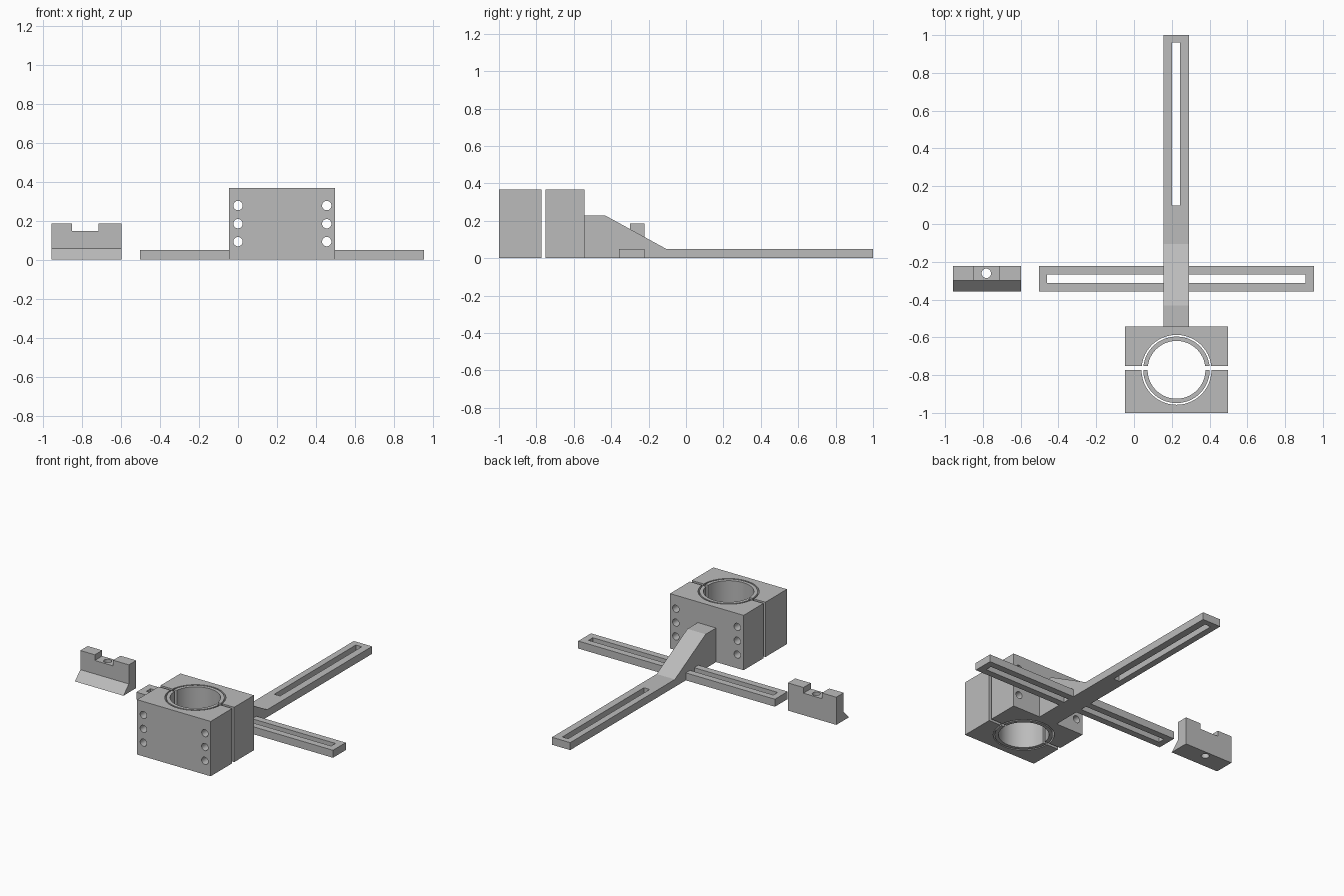
import bpy, bmesh, math
from mathutils import Vector

if "Cube" in bpy.data.objects:
    bpy.data.objects.remove(bpy.data.objects["Cube"])

grey = bpy.data.materials.new("plain grey")
grey.diffuse_color = (0.5, 0.5, 0.5, 1)
grey.use_nodes = True
grey.node_tree.nodes["Principled BSDF"].inputs["Base Color"].default_value = grey.diffuse_color

CX, CY = 0.225, -0.772      # bore centre
TOP = 0.367                 # clamp height
BAR = 0.05                  # bar thickness


def extrude(name, points, vec):
    """Closed 3D outline pushed along vec into a solid."""
    bm = bmesh.new()
    face = bm.faces.new([bm.verts.new(p) for p in points])
    out = bmesh.ops.extrude_face_region(bm, geom=[face])
    moved = [g for g in out["geom"] if isinstance(g, bmesh.types.BMVert)]
    bmesh.ops.translate(bm, verts=moved, vec=Vector(vec))
    bmesh.ops.recalc_face_normals(bm, faces=bm.faces)
    mesh = bpy.data.meshes.new(name)
    bm.to_mesh(mesh)
    bm.free()
    mesh.materials.append(grey)
    ob = bpy.data.objects.new(name, mesh)
    bpy.context.collection.objects.link(ob)
    return ob


def box(name, x0, x1, y0, y1, z0, z1):
    return extrude(name, [(x0, y0, z0), (x1, y0, z0), (x1, y1, z0), (x0, y1, z0)],
                   (0, 0, z1 - z0))


def rod(r, centre, depth, axis):
    rot = (math.pi / 2, 0, 0) if axis == "y" else (0, 0, 0)
    bpy.ops.mesh.primitive_cylinder_add(vertices=32, radius=r, depth=depth,
                                        location=centre, rotation=rot)
    ob = bpy.context.object
    ob.data.materials.append(grey)
    return ob


def cut(ob, cutter):
    mod = ob.modifiers.new("cut", 'BOOLEAN')
    mod.operation, mod.solver, mod.object = 'DIFFERENCE', 'EXACT', cutter
    bpy.context.view_layer.objects.active = ob
    bpy.ops.object.modifier_apply(modifier=mod.name)
    bpy.data.objects.remove(cutter)


def smooth(ob):
    bpy.ops.object.select_all(action='DESELECT')
    ob.select_set(True)
    bpy.context.view_layer.objects.active = ob
    bpy.ops.object.shade_smooth_by_angle(angle=math.radians(30))


def arc(r, side, edge, n=48):
    """Half circle from +x to -x on one side, starting at the split face."""
    a = math.asin(edge / r)
    return [(CX + r * math.cos(t), CY + side * r * math.sin(t), 0)
            for t in (a + (math.pi - 2 * a) * i / n for i in range(n + 1))]


# Clamp halves, each with a thin bearing shell inside
for label, side, edge, outer in (("front", -1, 0.0, -1.0), ("rear", 1, 0.02, -0.542)):
    split = CY + side * edge
    x0, x1 = -0.047, 0.498
    outline = arc(0.185, side, edge) + [(x0, split, 0), (x0, outer, 0),
                                        (x1, outer, 0), (x1, split, 0)]
    half = extrude(label + "_clamp_half", outline, (0, 0, TOP))
    for x in (0.0, 0.455):
        for z in (0.092, 0.184, 0.277):
            cut(half, rod(0.024, (x, (split + outer) / 2, z), 0.4, "y"))
    smooth(half)
    shell = extrude(label + "_bearing_shell",
                    arc(0.176, side, edge) + arc(0.153, side, edge)[::-1], (0, 0, TOP))
    smooth(shell)

# Long arm rising to the clamp
profile = [(-0.542, 0), (1.0, 0), (1.0, BAR), (-0.107, BAR), (-0.432, 0.228), (-0.542, 0.228)]
arm = extrude("slotted_arm", [(0.157, y, z) for y, z in profile], (0.135, 0, 0))
cut(arm, box("slot", 0.2, 0.243, 0.098, 0.96, -0.1, 0.2))

# Cross bar
bar = box("slotted_cross_bar", -0.503, 0.953, -0.357, -0.222, 0, BAR)
cut(bar, box("slot", -0.46, 0.908, -0.312, -0.267, -0.1, 0.2))

# Loose stop block with sloped toe, notch and screw hole
profile = [(-0.222, 0), (-0.222, 0.185), (-0.3, 0.185), (-0.3, 0.057), (-0.357, 0)]
stop = extrude("stop_block", [(-0.957, y, z) for y, z in profile], (0.359, 0, 0))
cut(stop, box("notch", -0.85, -0.714, -0.5, 0, 0.147, 0.3))
cut(stop, rod(0.025, (-0.782, -0.261, 0.1), 0.5, "z"))
smooth(stop)
